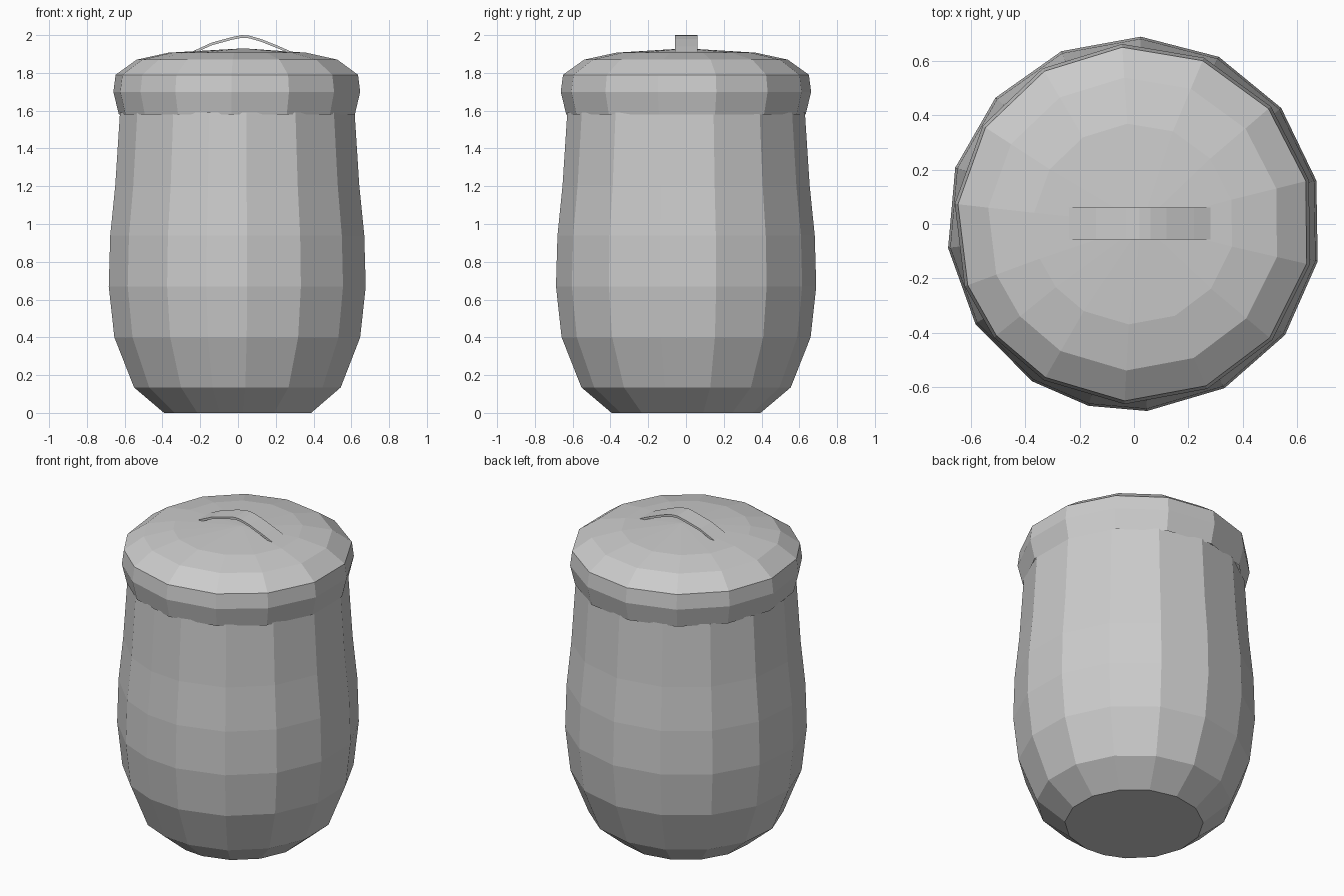
import bpy, bmesh
from math import cos, sin, radians

if "Cube" in bpy.data.objects:
    bpy.data.objects.remove(bpy.data.objects["Cube"])


def make_object(name, bm):
    bmesh.ops.recalc_face_normals(bm, faces=bm.faces)
    mesh = bpy.data.meshes.new(name)
    bm.to_mesh(mesh)
    bm.free()
    obj = bpy.data.objects.new(name, mesh)
    bpy.context.collection.objects.link(obj)
    return obj


def lathe(name, profile, angles, tip=None, base=False):
    """Revolve (radius, z) rings around z, using uneven hand-made angles."""
    bm = bmesh.new()
    rings = [[bm.verts.new((r * cos(radians(a)), r * sin(radians(a)), z))
              for a in angles] for r, z in profile]
    n = len(angles)
    for low, high in zip(rings, rings[1:]):
        for i in range(n):
            j = (i + 1) % n
            bm.faces.new((low[i], low[j], high[j], high[i]))
    if base:
        bm.faces.new(rings[0][::-1])
    if tip:
        top = bm.verts.new(tip)
        for i in range(n):
            bm.faces.new((rings[-1][i], rings[-1][(i + 1) % n], top))
    return make_object(name, bm)


# Bulging jar body, with one narrow pair of columns at the front-left seam
body_angles = [274 + 24.85 * k for k in range(14)] + [256 + 360]
body_profile = [(0.395, 0), (0.555, 0.135), (0.66, 0.40), (0.69, 0.67),
                (0.682, 0.94), (0.655, 1.205), (0.63, 1.59)]
lathe("jar_body", body_profile, body_angles, base=True)

# Domed lid with an overhanging rim
lid_angles = [14 + 26.6 * k for k in range(8)] + [219, 240, 267, 294, 320, 347]
lid_profile = [(0.635, 1.58), (0.664, 1.70), (0.652, 1.79),
               (0.54, 1.87), (0.37, 1.907)]
lathe("lid", lid_profile, lid_angles, tip=(0.03, 0, 1.93))

# Arched strap handle
path = [(-0.27, 1.90), (-0.14, 1.96), (-0.03, 1.99), (0.02, 2.0), (0.06, 1.997),
        (0.12, 1.98), (0.22, 1.94), (0.31, 1.90)]
bm = bmesh.new()
sections = [[bm.verts.new((x, y, z - d)) for y, d in
             ((-0.057, 0), (0.06, 0), (0.06, 0.014), (-0.057, 0.014))]
            for x, z in path]
for a, b in zip(sections, sections[1:]):
    for i in range(4):
        j = (i + 1) % 4
        bm.faces.new((a[i], a[j], b[j], b[i]))
bm.faces.new(sections[0])
bm.faces.new(sections[-1])
make_object("handle", bm)
